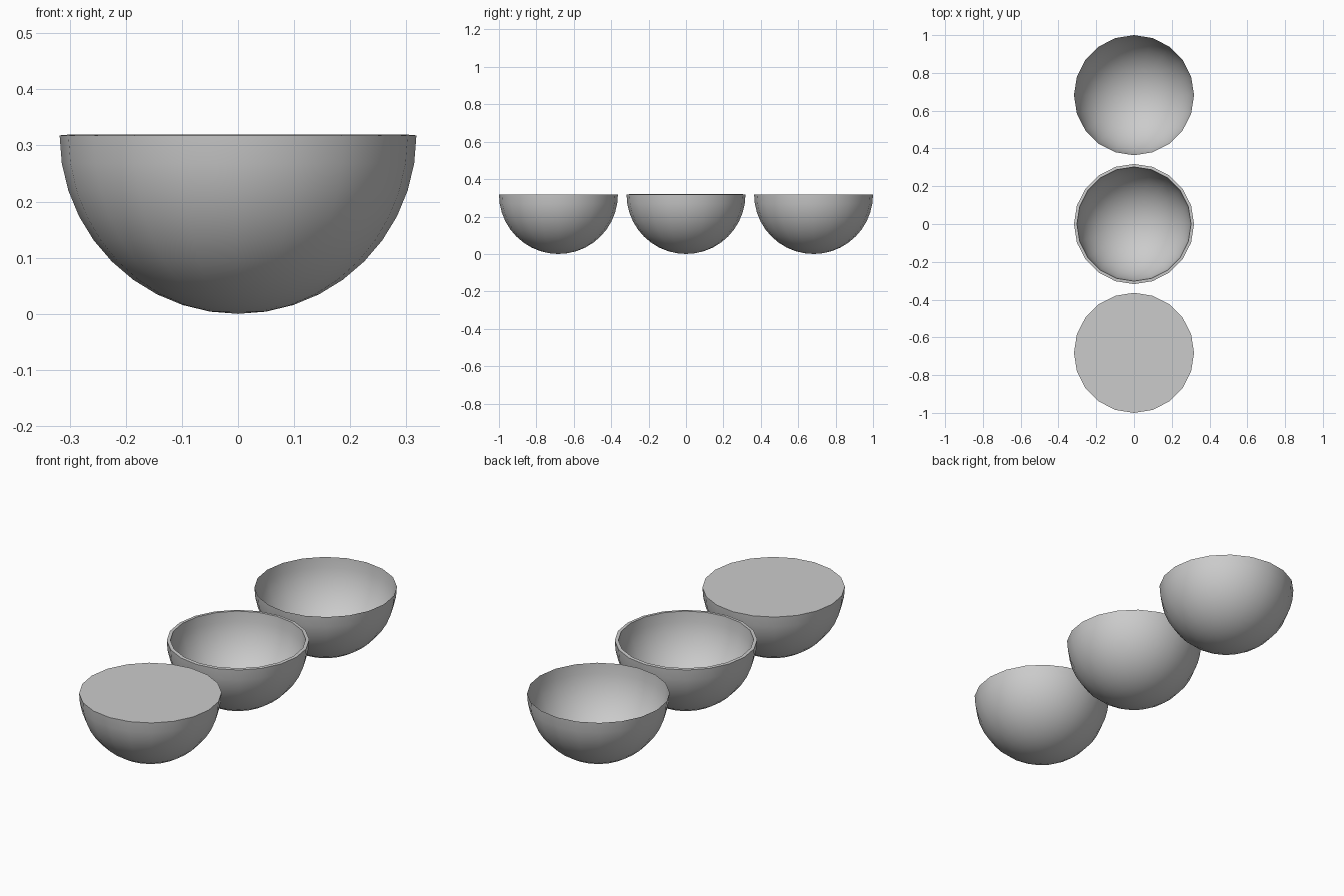
import bpy
import bmesh

if "Cube" in bpy.data.objects:
    bpy.data.objects.remove(bpy.data.objects["Cube"])

RADIUS = 0.318
SPACING = 0.682
WALL = 0.016


def hemisphere(name, y, capped=False, wall=0.0):
    """Lower half of a 20-sided sphere with its rim at z = RADIUS."""
    bm = bmesh.new()
    bmesh.ops.create_uvsphere(bm, u_segments=20, v_segments=20, radius=RADIUS)
    upper = [v for v in bm.verts if v.co.z > 0.001]
    bmesh.ops.delete(bm, geom=upper, context='VERTS')
    if capped:
        rim = [e for e in bm.edges if e.is_boundary]
        bmesh.ops.contextual_create(bm, geom=rim)
        bmesh.ops.recalc_face_normals(bm, faces=bm.faces[:])
    mesh = bpy.data.meshes.new(name)
    bm.to_mesh(mesh)
    bm.free()

    obj = bpy.data.objects.new(name, mesh)
    obj.location = (0, y, RADIUS)
    bpy.context.collection.objects.link(obj)
    bpy.ops.object.select_all(action='DESELECT')
    obj.select_set(True)
    bpy.context.view_layer.objects.active = obj

    # Wall grows inward from the outer surface
    if wall:
        mod = obj.modifiers.new("wall", 'SOLIDIFY')
        mod.thickness = wall
        mod.offset = -1
        bpy.ops.object.modifier_apply(modifier=mod.name)
    bpy.ops.object.shade_smooth_by_angle()
    return obj


# Solid half ball in front, thick bowl in the middle, thin shell at the back
hemisphere("solid_half_ball", -SPACING, capped=True)
hemisphere("thick_bowl", 0, wall=WALL)
hemisphere("thin_bowl", SPACING)
